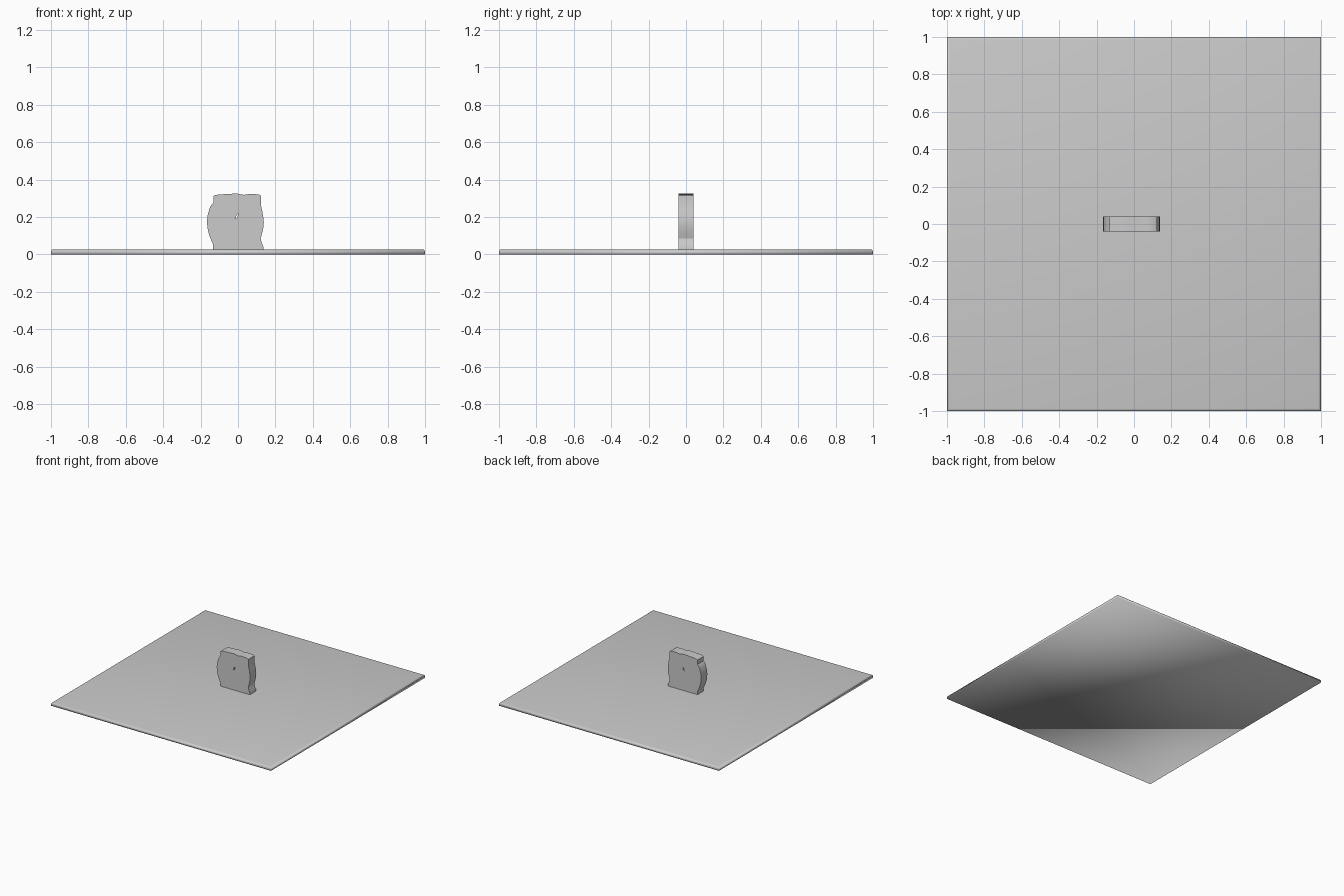
import bpy, bmesh

if "Cube" in bpy.data.objects:
    bpy.data.objects.remove(bpy.data.objects["Cube"])

# Thin square lid plate with rounded top rim
bm = bmesh.new()
bmesh.ops.create_cube(bm, size=1)
for v in bm.verts:
    v.co = (v.co.x * 2, v.co.y * 2, (v.co.z + 0.5) * 0.027)
top_edges = [e for e in bm.edges if all(v.co.z > 0.02 for v in e.verts)]
bmesh.ops.bevel(bm, geom=top_edges, offset=0.014, segments=3, profile=0.5,
                affect='EDGES')
for f in bm.faces:
    f.smooth = True
mesh = bpy.data.meshes.new("lid_plate")
bm.to_mesh(mesh)
bm.free()
bpy.context.collection.objects.link(bpy.data.objects.new("lid_plate", mesh))


def add_loop(curve, points):
    spline = curve.splines.new('POLY')
    spline.points.add(len(points) - 1)
    for p, (x, z) in zip(spline.points, points):
        p.co = (x, z, 0, 1)
    spline.use_cyclic_u = True


# Upright grip: irregular outline, with a tiny slit, extruded front to back
outline = [(-0.133, 0.02), (-0.133, 0.055), (-0.143, 0.075), (-0.155, 0.105),
           (-0.163, 0.14), (-0.166, 0.175), (-0.162, 0.21), (-0.152, 0.245),
           (-0.142, 0.265), (-0.132, 0.275), (-0.132, 0.312), (-0.12, 0.317),
           (-0.10, 0.321), (-0.06, 0.322), (-0.01, 0.326), (0.03, 0.318),
           (0.06, 0.323), (0.11, 0.321), (0.122, 0.314), (0.122, 0.265),
           (0.129, 0.235), (0.135, 0.20), (0.138, 0.17), (0.135, 0.14),
           (0.128, 0.11), (0.121, 0.085), (0.128, 0.058), (0.136, 0.04),
           (0.136, 0.02)]
slit = [(-0.016, 0.188), (-0.003, 0.198), (0.001, 0.222), (-0.009, 0.207)]
curve = bpy.data.curves.new("grip", 'CURVE')
curve.dimensions = '2D'
curve.fill_mode = 'BOTH'
curve.extrude = 0.04
add_loop(curve, outline)
add_loop(curve, slit)
grip = bpy.data.objects.new("grip", curve)
grip.rotation_euler.x = 1.5707963
bpy.context.collection.objects.link(grip)

# Mesh conversion with soft sides and crisp edges
bpy.context.view_layer.objects.active = grip
grip.select_set(True)
bpy.ops.object.convert(target='MESH')
bpy.ops.object.shade_smooth_by_angle(angle=0.5)
